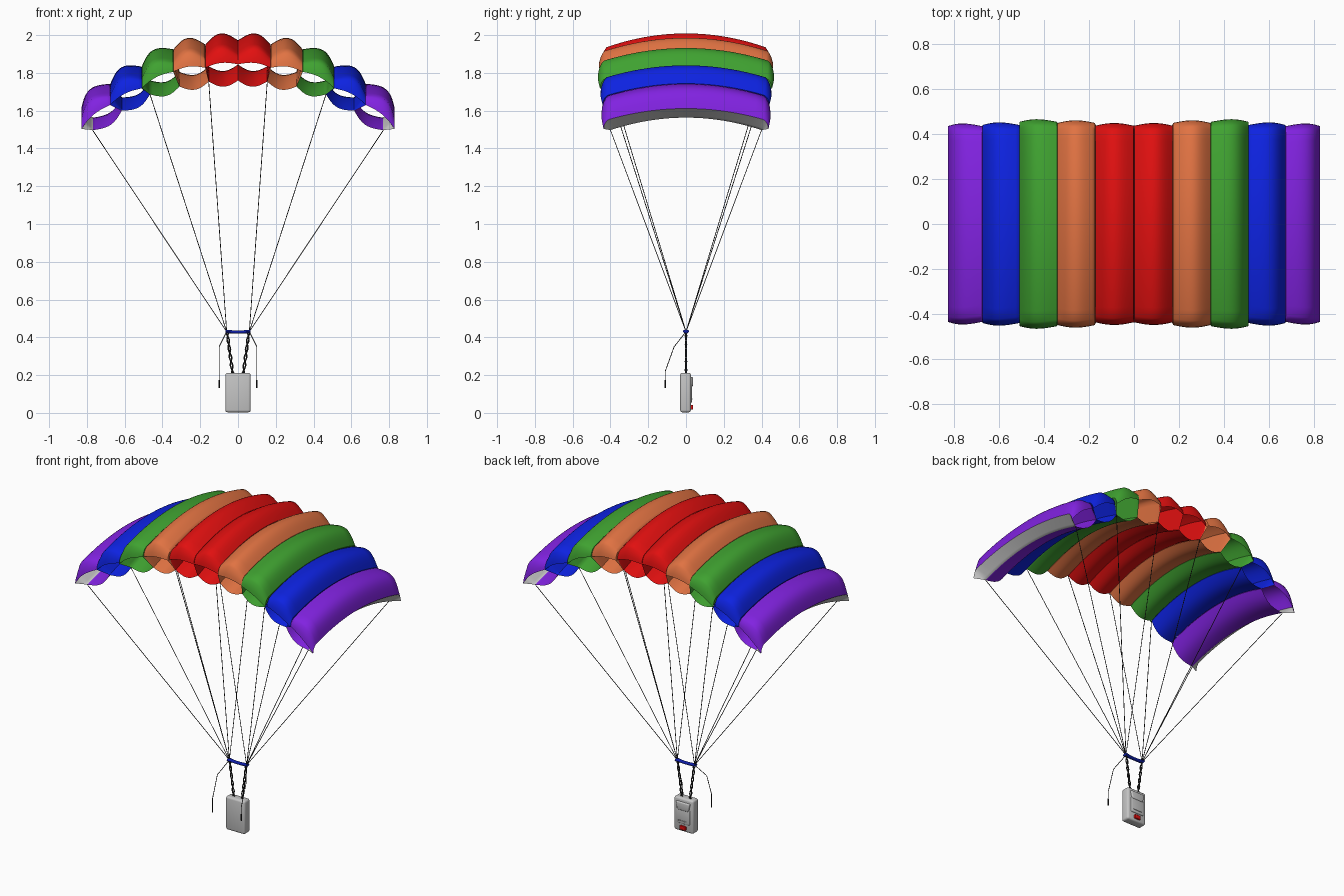
import bpy, bmesh, math
from mathutils import Vector

if "Cube" in bpy.data.objects:
    bpy.data.objects.remove(bpy.data.objects["Cube"])


def mat(name, r, g, b):
    m = bpy.data.materials.new(name)
    m.diffuse_color = (r, g, b, 1)
    m.use_nodes = True
    m.node_tree.nodes["Principled BSDF"].inputs["Base Color"].default_value = m.diffuse_color
    return m


RED = mat("red fabric", .75, .005, .005)
ORANGE = mat("orange fabric", .75, .17, .055)
GREEN = mat("green fabric", .05, .36, .03)
BLUE = mat("blue fabric", .004, .016, .75)
PURPLE = mat("purple fabric", .22, .016, .75)
GREY = mat("light grey", .56, .56, .56)
MID = mat("mid grey", .36, .36, .36)
NAVY = mat("dark blue", .004, .012, .38)
BLACK = mat("black cord", .02, .02, .02)


def make_object(name, bm, mats, angle=50):
    bmesh.ops.recalc_face_normals(bm, faces=bm.faces)
    me = bpy.data.meshes.new(name)
    bm.to_mesh(me)
    bm.free()
    for m in mats:
        me.materials.append(m)
    ob = bpy.data.objects.new(name, me)
    bpy.context.collection.objects.link(ob)
    bpy.ops.object.select_all(action='DESELECT')
    ob.select_set(True)
    bpy.context.view_layer.objects.active = ob
    bpy.ops.object.shade_smooth_by_angle(angle=math.radians(angle))
    return ob


# Canopy ribs at mid chord (x, z), from the centre outwards
TOP = [(0, 1.972), (.173, 1.95), (.342, 1.925), (.51, 1.833), (.676, 1.742), (.83, 1.61)]
BOT = [(0, 1.845), (.155, 1.835), (.31, 1.805), (.466, 1.76), (.615, 1.67), (.77, 1.563)]
CELLS = [("red", RED, .45), ("orange", ORANGE, .462), ("green", GREEN, .467),
         ("blue", BLUE, .453), ("purple", PURPLE, .448)]
LIP = .03


def droop(i):
    return .085 * (1 - .045 * i)


def chordwise(ymax):
    """Stations along y: (y fraction, lip amount 0..1, lip drop)."""
    half = [((1 - LIP / ymax) * k / 9, 0, 0) for k in range(10)]
    for a in (.4, .8, 1.15, 1.5):
        half.append((1 - LIP / ymax * (1 - math.sin(a)), a / 1.5, .045 * (1 - math.cos(a))))
    return [(-f, l, d) for f, l, d in half[:0:-1]] + half


def surface_point(i, ymax, s, top, st):
    f, lip, drop = st
    rib = TOP if top else BOT
    a, b = Vector(rib[i]), Vector(rib[i + 1])
    n = Vector((a.y - b.y, b.x - a.x)).normalized()
    puff = math.sin(math.pi * s)
    p = a.lerp(b, s) + n * puff * (.048 * (1 - .65 * lip) if top else -.03)
    edge = ymax - .012 + .012 * puff if top else .40
    z = p.y - droop(i + s) * f * f - (drop if top else 0)
    return Vector((p.x, f * edge, z))


# Canopy cells: open-ended puffed tubes
N, R = 14, 5
for i, (cname, m, ymax) in enumerate(CELLS):
    for side, sx in (("right", 1), ("left", -1)):
        bm = bmesh.new()
        loops = []
        for st in chordwise(ymax):
            ss = [.006 + .988 * k / N for k in range(N + 1)]
            t = [surface_point(i, ymax, s, True, st) for s in ss]
            b = [surface_point(i, ymax, s, False, st) for s in ss]
            outer = [t[-1].lerp(b[-1], k / R) for k in range(1, R)]
            inner = [b[0].lerp(t[0], k / R) for k in range(1, R)]
            ring = t + outer + b[::-1] + inner
            loops.append([bm.verts.new((sx * p.x, p.y, p.z)) for p in ring])
        cnt = len(loops[0])
        for l0, l1 in zip(loops, loops[1:]):
            for k in range(cnt):
                q = (k + 1) % cnt
                face = bm.faces.new((l0[k], l0[q], l1[q], l1[k]))
                # outermost rib is a pale end panel
                if i == 4 and N <= k < N + R:
                    face.material_index = 1
        make_object(f"canopy_cell_{cname}_{side}", bm, [m, GREY])


def cord(name, paths, radius, m):
    cu = bpy.data.curves.new(name, 'CURVE')
    cu.dimensions = '3D'
    cu.bevel_depth = radius
    cu.bevel_resolution = 1
    cu.use_fill_caps = True
    for pts in paths:
        sp = cu.splines.new('POLY')
        sp.points.add(len(pts) - 1)
        for p, c in zip(sp.points, pts):
            p.co = (*c, 1)
    cu.materials.append(m)
    ob = bpy.data.objects.new(name, cu)
    bpy.context.collection.objects.link(ob)


# Suspension lines from ribs 1, 3 and 5, front and back
lines = [[(sx * BOT[i][0], sy * .40, BOT[i][1] - droop(i)), (sx * .06, 0, .43)]
         for sx in (1, -1) for sy in (1, -1) for i in (1, 3, 5)]
cord("suspension_lines", lines, .002, BLACK)

# Steering lines with toggles
cord("steering_lines", [[(s * .06, 0, .43), (s * .1, -.063, .35), (s * .1, -.11, .22),
                         (s * .1, -.11, .15)] for s in (1, -1)], .002, BLACK)
cord("steering_toggles", [[(s * .1, -.11, .175), (s * .1, -.11, .133)] for s in (1, -1)],
     .0035, BLACK)

# Risers: two twisted strands on each side
risers = []
for s in (1, -1):
    for ph in (0, math.pi):
        strand = []
        for k in range(41):
            u = k / 40
            a = ph + u * 5 * math.pi
            strand.append((s * (.058 - .03 * u) + .006 * math.cos(a), .003 * math.sin(a), .43 - .225 * u))
        risers.append(strand)
cord("risers", risers, .004, BLACK)

# Slider: pinched fabric strip joining the risers
bm = bmesh.new()
rows = []
for k in range(13):
    u = k / 6 - 1
    ring = []
    for j in range(10):
        a = j * math.tau / 10
        ring.append(bm.verts.new((u * .067, (.011 + .006 * u * u) * math.cos(a),
                                  .428 + .004 * u * u + .009 * math.sin(a))))
    rows.append(ring)
for r0, r1 in zip(rows, rows[1:]):
    for j in range(10):
        bm.faces.new((r0[j], r0[(j + 1) % 10], r1[(j + 1) % 10], r1[j]))
bm.faces.new(rows[0])
bm.faces.new(rows[-1])
make_object("slider", bm, [NAVY])


def box(name, lo, hi, bevel, m, taper=1):
    bm = bmesh.new()
    bmesh.ops.create_cube(bm, size=1)
    lo, hi = Vector(lo), Vector(hi)
    for v in bm.verts:
        k = taper if v.co.z < 0 else 1
        v.co = Vector((v.co.x * k, v.co.y, v.co.z)) * 1
        v.co = (lo + hi) / 2 + Vector([v.co[a] * (hi[a] - lo[a]) for a in range(3)])
    bmesh.ops.bevel(bm, geom=bm.edges[:], offset=bevel, segments=3, profile=.5, affect='EDGES')
    make_object(name, bm, [m], 40)


# Backpack with pocket, flap and release patch on the back
box("pack_body", (-.067, -.031, .003), (.067, .026, .212), .012, GREY)
box("pack_pocket", (-.045, .015, .055), (.045, .033, .15), .006, GREY)
box("pack_flap", (-.05, .015, .14), (.05, .037, .19), .006, GREY, .75)
box("pack_strap", (-.03, .03, .07), (.03, .035, .076), .001, MID)
box("release_patch", (-.02, .02, .017), (.02, .037, .042), .003, RED)
